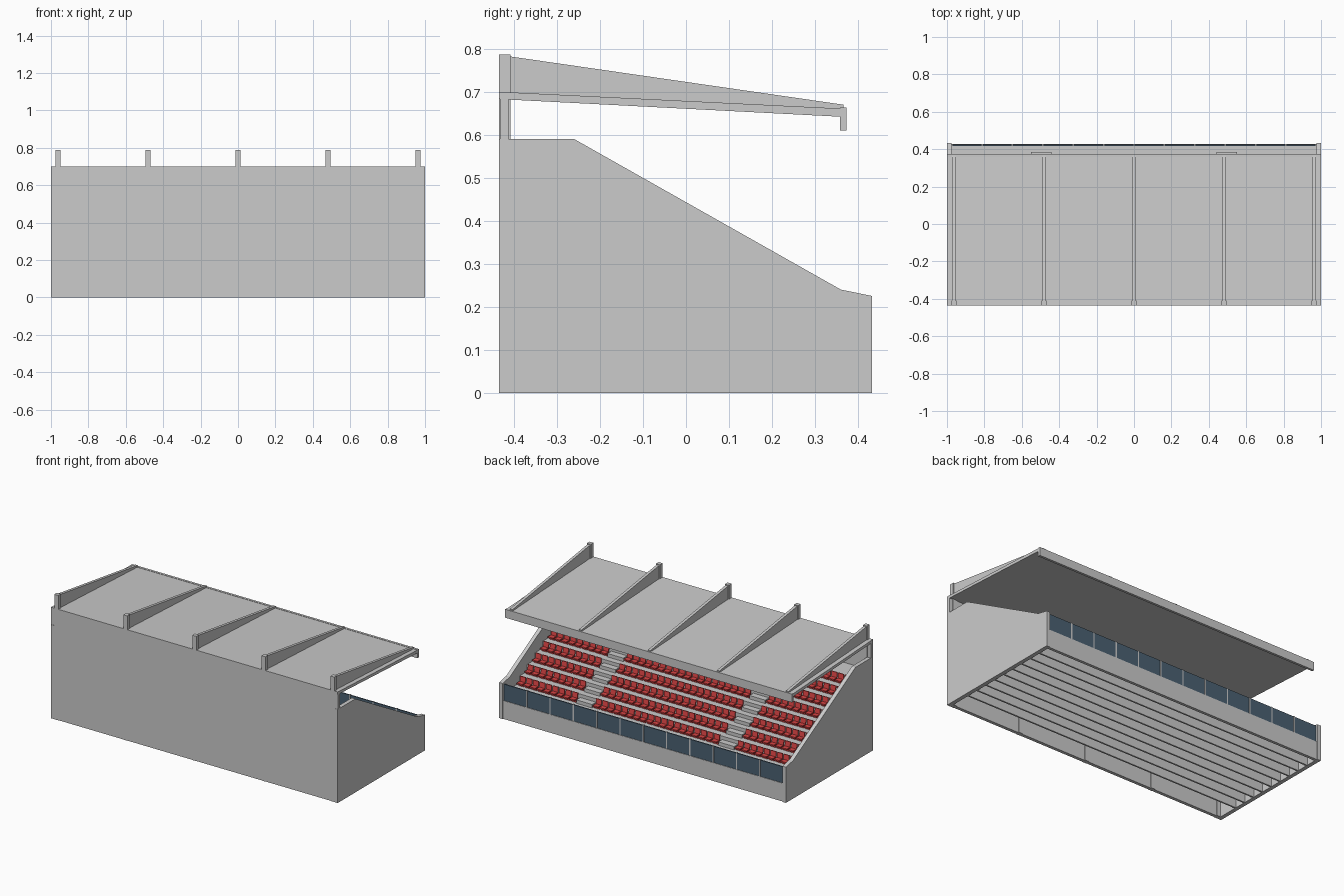
import bpy, bmesh

if "Cube" in bpy.data.objects:
    bpy.data.objects.remove(bpy.data.objects["Cube"])

def material(name, colour):
    m = bpy.data.materials.new(name)
    m.diffuse_color = colour
    m.use_nodes = True
    m.node_tree.nodes["Principled BSDF"].inputs["Base Color"].default_value = m.diffuse_color
    return m

RED = material("seat red", (0.72, 0.06, 0.06, 1))
GLASS = material("dark glass", (0.07, 0.12, 0.17, 1))

def finish(name, bm, mat=None):
    bmesh.ops.recalc_face_normals(bm, faces=bm.faces)
    me = bpy.data.meshes.new(name)
    bm.to_mesh(me)
    bm.free()
    ob = bpy.data.objects.new(name, me)
    bpy.context.collection.objects.link(ob)
    if mat:
        me.materials.append(mat)
    return ob

def add_prism(bm, x0, x1, profile):
    """Extrude a (y, z) profile from x0 to x1."""
    face = bm.faces.new([bm.verts.new((x0, y, z)) for y, z in profile])
    geom = bmesh.ops.extrude_face_region(bm, geom=[face])["geom"]
    verts = [g for g in geom if isinstance(g, bmesh.types.BMVert)]
    bmesh.ops.translate(bm, verts=verts, vec=(x1 - x0, 0, 0))

def add_box(bm, x0, x1, y0, y1, z0, z1):
    add_prism(bm, x0, x1, [(y0, z0), (y1, z0), (y1, z1), (y0, z1)])

def prism(name, x0, x1, profile):
    bm = bmesh.new()
    add_prism(bm, x0, x1, profile)
    return finish(name, bm)

def box(name, *dims, mat=None):
    bm = bmesh.new()
    add_box(bm, *dims)
    return finish(name, bm, mat)

IN = 0.975                       # inner face of the side walls

# Side, back and front walls
side = [(-0.435, 0), (0.433, 0), (0.433, 0.225), (0.36, 0.24),
        (-0.26, 0.59), (-0.435, 0.59)]
prism("side_wall_left", -1, -IN, side)
prism("side_wall_right", IN, 1, side)
box("back_wall", -1, 1, -0.433, -0.413, 0, 0.69)
box("front_wall", -IN, IN, 0.41, 0.428, 0, 0.115)

# Glass barrier with thin posts
PANELS = 12
step = 2 * IN / PANELS
glass, posts = bmesh.new(), bmesh.new()
for i in range(PANELS):
    x = -IN + i * step
    add_box(glass, x + 0.004, x + step - 0.004, 0.418, 0.425, 0.115, 0.218)
for i in range(1, PANELS):
    x = -IN + i * step
    add_box(posts, x - 0.004, x + 0.004, 0.416, 0.427, 0.115, 0.22)
finish("glass_barrier", glass, GLASS)
finish("barrier_posts", posts)

# Terrace: riser walls down to the ground carrying thin treads
ROWS, D, R, T = 8, 0.0775, 0.0435, 0.01
Y0, Z0 = 0.345, 0.165
terrace = bmesh.new()
add_box(terrace, -IN, IN, Y0, 0.41, Z0 - R - T, Z0 - R)      # front walkway
for i in range(ROWS + 1):
    yf, z = Y0 - i * D, Z0 + i * R
    yb = yf - D if i < ROWS else -0.413                      # last is the rear concourse
    add_prism(terrace, -IN, IN, [(yf, 0), (yf, z), (yb, z), (yb, z - T),
                                 (yf - T, z - T), (yf - T, 0)])
finish("terrace_steps", terrace)

# Aisle half steps
AISLE, AW = 0.495, 0.055
half = bmesh.new()
for x in (-AISLE, AISLE):
    for i in range(-1, ROWS):
        yf, z = Y0 - i * D, Z0 + i * R
        add_box(half, x - AW, x + AW, yf - D, yf - D / 2, z, z + R / 2)
finish("aisle_steps", half)

# Seats: pan plus backrest, three blocks per row
seats = bmesh.new()
for x0, x1, n in ((-0.965, -0.555, 9), (-0.435, 0.435, 19), (0.555, 0.965, 9)):
    pitch = (x1 - x0) / n
    for i in range(ROWS):
        yb, z = Y0 - (i + 1) * D + 0.006, Z0 + i * R
        for k in range(n):
            a = x0 + k * pitch + 0.004
            b = a + pitch - 0.008
            add_prism(seats, a, b, [
                (yb + 0.008, z), (yb + 0.025, z), (yb + 0.025, z + 0.014),
                (yb + 0.042, z + 0.014), (yb + 0.042, z + 0.022),
                (yb + 0.010, z + 0.021), (yb + 0.006, z + 0.052),
                (yb, z + 0.052)])
finish("seats", seats, RED)

# Sloping roof and front fascia
prism("roof_slab", -1, 1, [(-0.435, 0.683), (0.36, 0.642), (0.36, 0.661), (-0.435, 0.70)])
box("roof_fascia", -1, 1, 0.358, 0.373, 0.61, 0.663)

# Rear columns and tapered roof ribs
for i in range(5):
    x = -0.963 + i * 0.4815
    box(f"column_{i + 1}", x - 0.014, x + 0.014, -0.435, -0.408, 0, 0.787)
    prism(f"roof_rib_{i + 1}", x - 0.009, x + 0.009,
          [(-0.408, 0.69), (0.366, 0.655), (0.366, 0.67), (-0.408, 0.782)])
